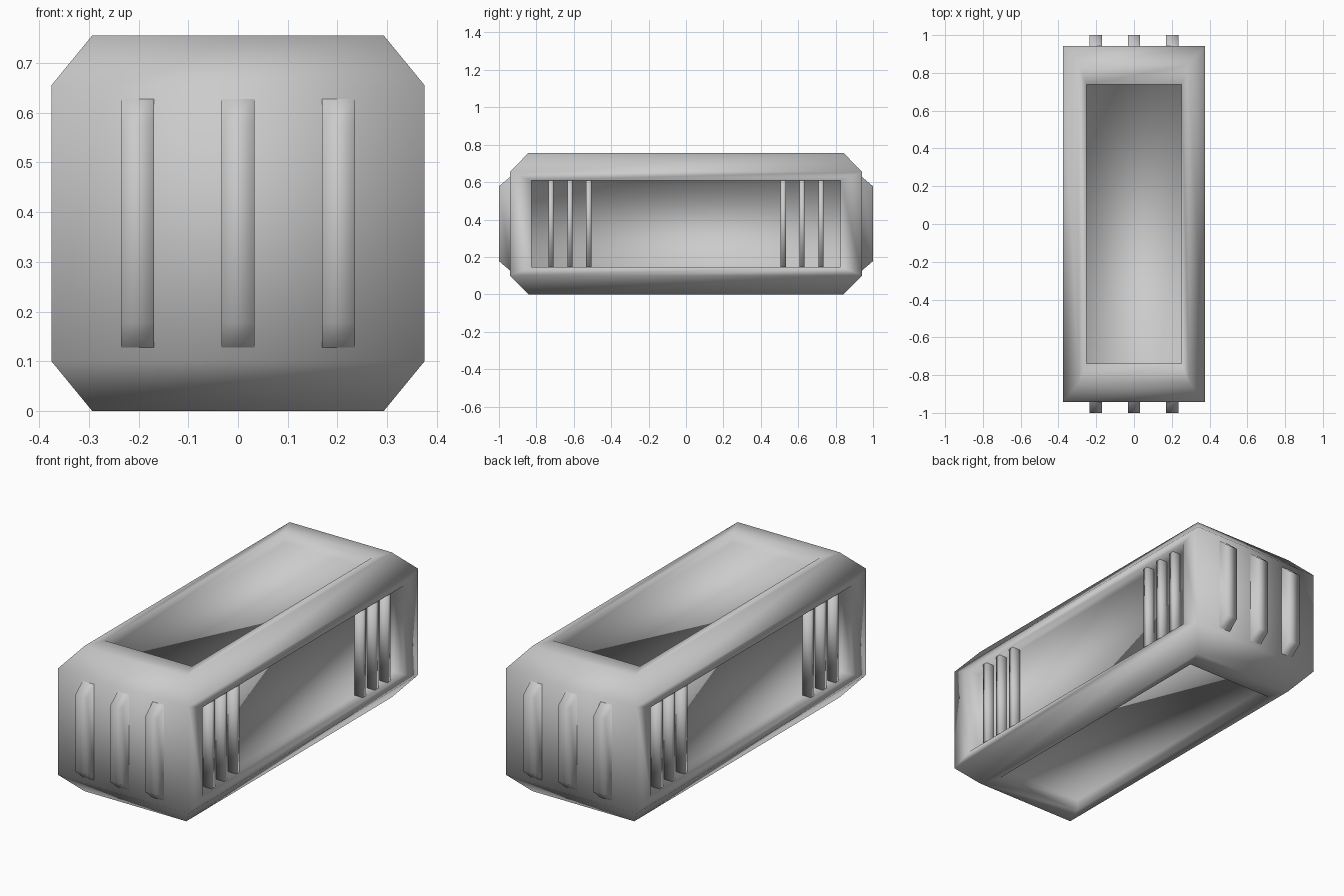
import bpy, bmesh
from mathutils import Vector

if "Cube" in bpy.data.objects:
    bpy.data.objects.remove(bpy.data.objects["Cube"])

MID_Z = 0.3775
RECESS = 0.058


def finish(name, bm):
    bmesh.ops.recalc_face_normals(bm, faces=bm.faces)
    for f in bm.faces:
        f.smooth = True
    mesh = bpy.data.meshes.new(name)
    bm.to_mesh(mesh)
    bm.free()
    obj = bpy.data.objects.new(name, mesh)
    bpy.context.collection.objects.link(obj)
    return obj


def box(bm, centre, size):
    verts = bmesh.ops.create_cube(bm, size=1)["verts"]
    for v in verts:
        v.co = Vector(centre) + Vector(a * b for a, b in zip(v.co, size))
    return verts


def step(bm, face, half, axis, level):
    """Grow a new loop inside a face and place it at given half sizes and level."""
    bmesh.ops.inset_individual(bm, faces=[face], thickness=0.005, depth=0)
    for v in face.verts:
        for i in range(3):
            mid = MID_Z if i == 2 else 0
            if i == axis:
                v.co[i] = level
            else:
                v.co[i] = mid + (half[i] if v.co[i] > mid else -half[i])


# Body: sloped top and bottom rims, sunken panels on four sides
bm = bmesh.new()
box(bm, (0, 0, MID_Z), (0.75, 1.884, 0.555))
bm.normal_update()
for face in list(bm.faces):
    n = face.normal.copy()
    if abs(n.z) > 0.9:
        s = 1 if n.z > 0 else -1
        step(bm, face, (0.293, 0.843, 0), 2, MID_Z + s * 0.3775)
        step(bm, face, (0.252, 0.738, 0), 2, MID_Z + s * 0.3775)
        step(bm, face, (0.252, 0.738, 0), 2, MID_Z + s * (0.3775 - RECESS))
    elif abs(n.x) > 0.9:
        s = 1 if n.x > 0 else -1
        step(bm, face, (0, 0.826, 0.2315), 0, s * 0.375)
        step(bm, face, (0, 0.826, 0.2315), 0, s * (0.375 - RECESS))
finish("body", bm)

# End ribs: three tapered ribs on the front and back
for end, s in (("front", -1), ("back", 1)):
    bm = bmesh.new()
    for x in (-0.202, 0, 0.202):
        for v in box(bm, (x, s * 0.97, MID_Z), (0.066, 0.06, 0.502)):
            if abs(v.co.y) > 0.97:
                v.co.z += 0.051 if v.co.z < MID_Z else -0.051
    bmesh.ops.delete(bm, geom=[f for f in bm.faces if all(abs(v.co.y) < 0.95 for v in f.verts)],
                     context="FACES_ONLY")
    finish(end + "_ribs", bm)

# Side bars: slim uprights across each side opening, set into the panel
for side, s in (("left", -1), ("right", 1)):
    bm = bmesh.new()
    for y in (0.52, 0.621, 0.722):
        for e in (-1, 1):
            box(bm, (s * 0.33, e * y, MID_Z), (0.066, 0.027, 0.463))
    finish(side + "_bars", bm)
